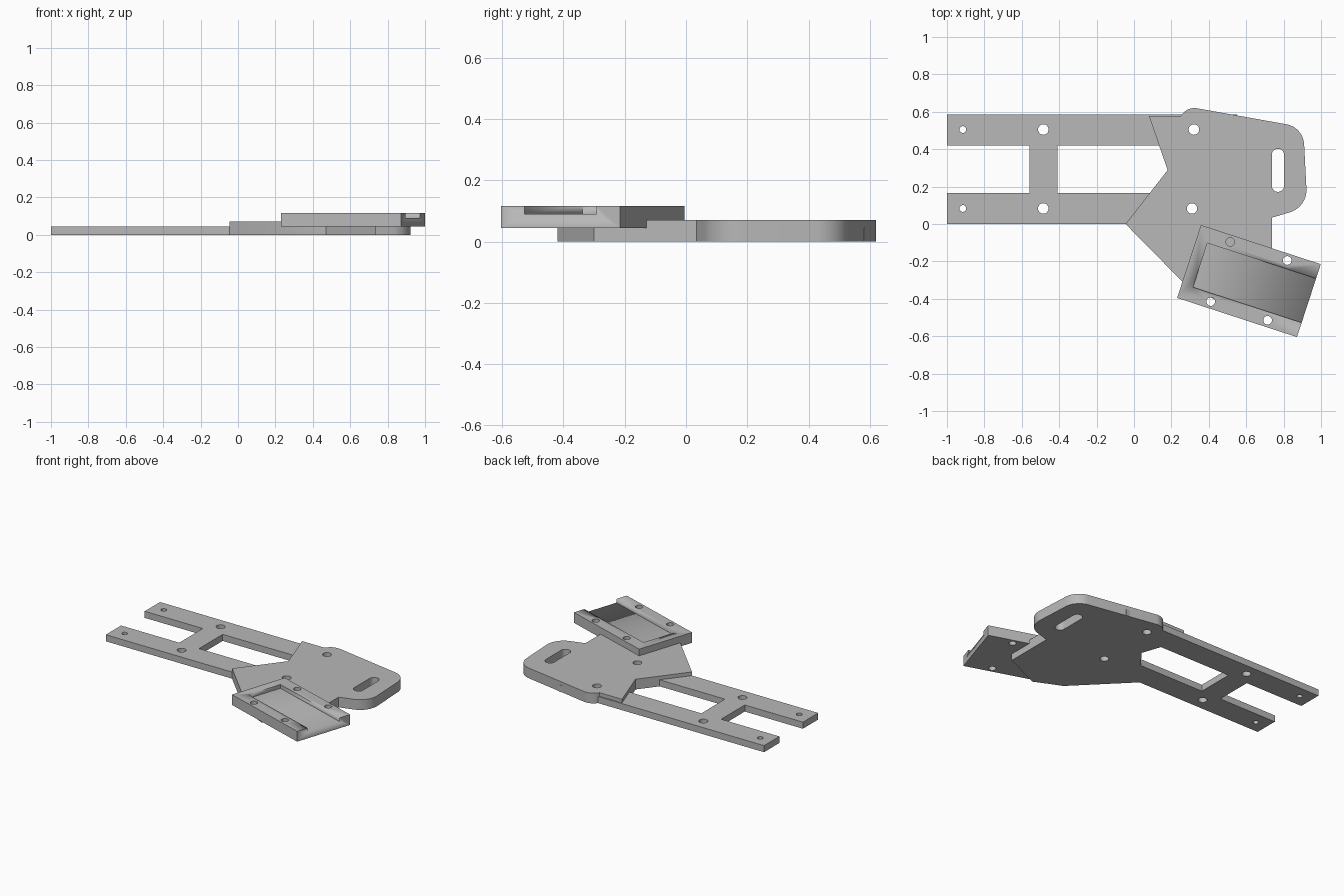
import bpy, bmesh, math
from mathutils import Vector

if "Cube" in bpy.data.objects:
    bpy.data.objects.remove(bpy.data.objects["Cube"])

grey = bpy.data.materials.new("plain grey")
grey.use_nodes = True
colour = (0.48, 0.48, 0.48, 1)
grey.diffuse_color = colour
grey.node_tree.nodes["Principled BSDF"].inputs["Base Color"].default_value = colour


def circle(x, y, r, n=32):
    return [(x + r * math.cos(2 * math.pi * i / n),
             y + r * math.sin(2 * math.pi * i / n)) for i in range(n)]


def rounded(points, steps=12):
    """Outline from (x, y, radius) corners; a radius of zero stays sharp."""
    out = []
    for i, (x, y, r) in enumerate(points):
        p = Vector((x, y))
        if r == 0:
            out.append((x, y))
            continue
        a = (Vector(points[i - 1][:2]) - p).normalized()
        b = (Vector(points[(i + 1) % len(points)][:2]) - p).normalized()
        half = a.angle(b) / 2
        centre = p + (a + b).normalized() * (r / math.sin(half))
        start = p + a * (r / math.tan(half)) - centre
        end = p + b * (r / math.tan(half)) - centre
        sweep = start.angle_signed(end)
        for k in range(steps + 1):
            t = -sweep * k / steps
            c, s = math.cos(t), math.sin(t)
            out.append((centre.x + start.x * c - start.y * s,
                        centre.y + start.x * s + start.y * c))
    return out


def slab(name, loops, z0, z1):
    """Extrude an outline, with any further loops as holes, from z0 to z1."""
    curve = bpy.data.curves.new(name, 'CURVE')
    curve.dimensions = '2D'
    curve.fill_mode = 'BOTH'
    curve.extrude = (z1 - z0) / 2
    for loop in loops:
        spline = curve.splines.new('POLY')
        spline.points.add(len(loop) - 1)
        for point, (x, y) in zip(spline.points, loop):
            point.co = (x, y, 0, 1)
        spline.use_cyclic_u = True
    obj = bpy.data.objects.new(name, curve)
    bpy.context.collection.objects.link(obj)
    obj.location.z = (z0 + z1) / 2
    bpy.ops.object.select_all(action='DESELECT')
    obj.select_set(True)
    bpy.context.view_layer.objects.active = obj
    bpy.ops.object.convert(target='MESH')
    obj = bpy.context.view_layer.objects.active
    bm = bmesh.new()
    bm.from_mesh(obj.data)
    bmesh.ops.remove_doubles(bm, verts=bm.verts, dist=1e-5)
    bmesh.ops.dissolve_limit(bm, angle_limit=0.01, verts=bm.verts, edges=bm.edges)
    bmesh.ops.recalc_face_normals(bm, faces=bm.faces)
    bm.to_mesh(obj.data)
    bm.free()
    obj.data.materials.clear()
    obj.data.materials.append(grey)
    bpy.ops.object.shade_smooth_by_angle(angle=math.radians(30))
    return obj


# Bolt holes shared by the rails and the plate
plate_holes = [circle(0.32, 0.505, 0.028), circle(0.31, 0.083, 0.028)]
rail_holes = [circle(x, y, r) for x, r in ((-0.915, 0.018), (-0.485, 0.028))
              for y in (0.083, 0.505)]

# Two long rails joined by a cross bar
rails = [(-1, 0), (0.55, 0), (0.55, 0.165), (-0.41, 0.165), (-0.41, 0.42),
         (0.55, 0.42), (0.55, 0.585), (-1, 0.585), (-1, 0.42),
         (-0.56, 0.42), (-0.56, 0.165), (-1, 0.165)]
slab("rail_frame", [rails] + rail_holes + plate_holes, 0, 0.045)

# Angled plate with a rounded tab and a slot
plate = rounded([(-0.045, 0, 0), (0.285, -0.335, 0), (0.47, -0.42, 0),
                 (0.737, -0.3, 0), (0.737, 0.034, 0), (0.927, 0.09, 0.125),
                 (0.905, 0.517, 0.115), (0.285, 0.628, 0.085), (0.25, 0.577, 0),
                 (0.08, 0.577, 0), (0.18, 0.288, 0)])
slot = rounded([(0.737, 0.172, 0.0315), (0.802, 0.172, 0.0315),
                (0.802, 0.402, 0.0315), (0.737, 0.402, 0.0315)])
slab("angled_plate", [plate, slot] + plate_holes, 0, 0.07)


# Tilted mounting block with a pocket open at one end
def box(u0, u1, v):
    return [(u0, -v), (u1, -v), (u1, v), (u0, v)]


block_holes = [circle(u, v, 0.023) for u in (-0.16, 0.16) for v in (-0.168, 0.168)]
block = slab("mounting_block", [box(-0.337, 0.337, 0.205)] + block_holes, 0.045, 0.116)
cutter = slab("pocket_cutter", [box(-0.274, 0.5, 0.124)], 0.09, 0.2)
cutter.hide_render = True
pocket = block.modifiers.new("pocket", 'BOOLEAN')
pocket.operation = 'DIFFERENCE'
pocket.solver = 'EXACT'
pocket.object = cutter
bpy.context.view_layer.update()
bpy.context.view_layer.objects.active = block
bpy.ops.object.modifier_apply(modifier="pocket")
bpy.data.objects.remove(cutter)
block.location.x, block.location.y = 0.6145, -0.305
block.rotation_euler.z = math.radians(-18.1)
